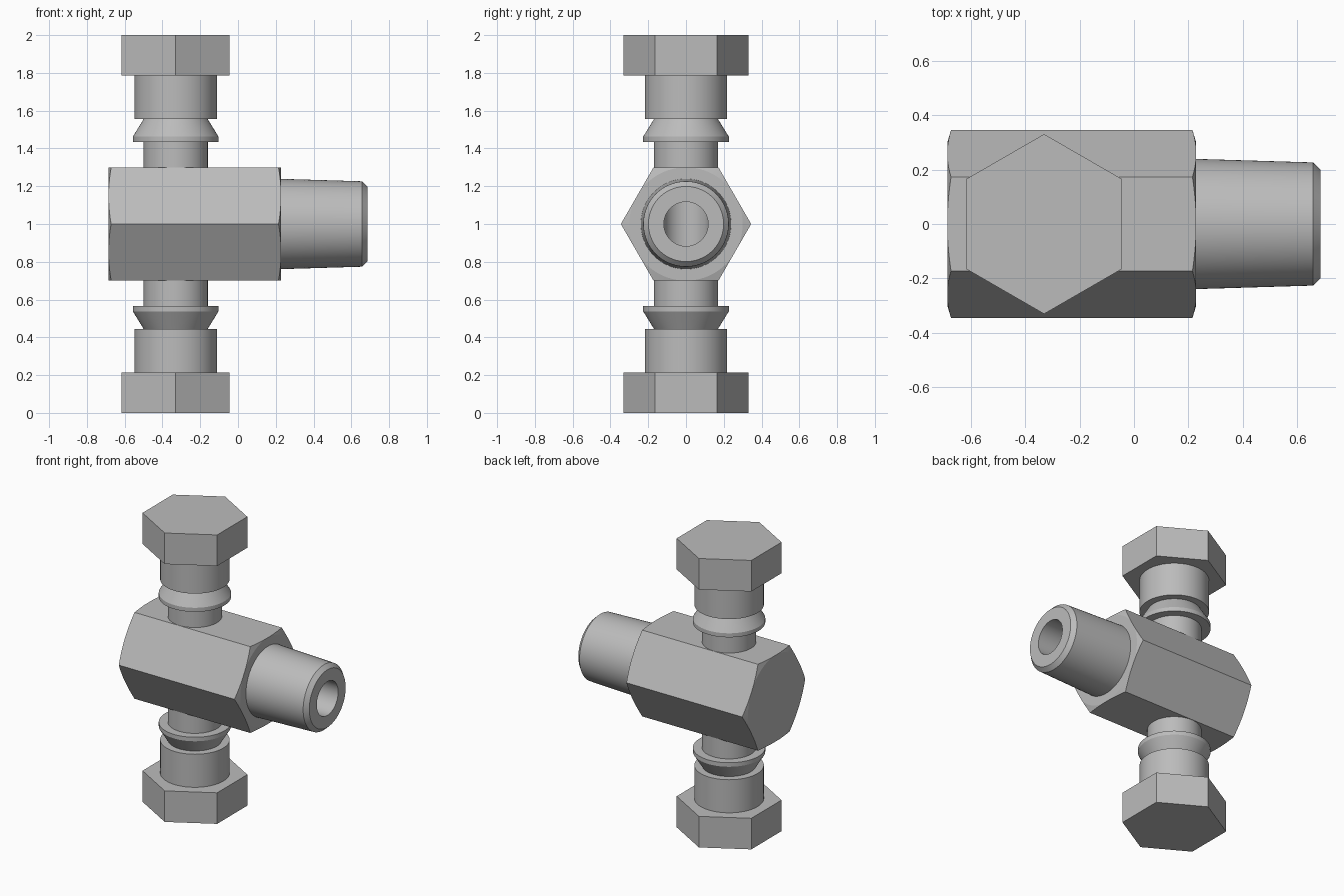
import bpy, bmesh
from math import cos, sin, pi, radians

cube = bpy.data.objects.get("Cube")
if cube:
    bpy.data.objects.remove(cube, do_unlink=True)

metal = bpy.data.materials.new("grey metal")
metal.use_nodes = True
GREY = (0.50, 0.50, 0.50, 1)
metal.diffuse_color = GREY
metal.node_tree.nodes["Principled BSDF"].inputs["Base Color"].default_value = GREY

STEM_X = -0.33   # axis of the two vertical branches
MID_Z = 1.0      # axis of the body
BORE = 0.117
BODY_L, BODY_R = -0.685, 0.228


def lathe(name, profile, axis, sides=72, start=0.0):
    """Revolve a closed (radius, height) profile about a vertical or x axis."""
    bm = bmesh.new()
    rings = []
    for i in range(sides):
        a = start + 2 * pi * i / sides
        ring = []
        for r, h in profile:
            if axis == "x":
                co = (h, r * cos(a), MID_Z + r * sin(a))
            else:
                co = (STEM_X + r * cos(a), r * sin(a), h)
            ring.append(bm.verts.new(co))
        rings.append(ring)
    n = len(profile)
    for i in range(sides):
        p, q = rings[i], rings[(i + 1) % sides]
        for j in range(n):
            k = (j + 1) % n
            if profile[j][0] or profile[k][0]:
                bm.faces.new((p[j], q[j], q[k], p[k]))
    bmesh.ops.remove_doubles(bm, verts=bm.verts, dist=1e-5)
    bmesh.ops.recalc_face_normals(bm, faces=bm.faces)
    mesh = bpy.data.meshes.new(name)
    bm.to_mesh(mesh)
    bm.free()
    mesh.materials.append(metal)
    obj = bpy.data.objects.new(name, mesh)
    bpy.context.collection.objects.link(obj)
    return obj


def rod(name, radius, low, high, axis, sides=72, start=0.0):
    return lathe(name, [(0, low), (radius, low), (radius, high), (0, high)],
                 axis, sides, start)


def activate(obj):
    bpy.ops.object.select_all(action="DESELECT")
    obj.select_set(True)
    bpy.context.view_layer.objects.active = obj


def cut(obj, tool, operation):
    activate(obj)
    mod = obj.modifiers.new("cut", "BOOLEAN")
    mod.operation, mod.object, mod.solver = operation, tool, "EXACT"
    bpy.ops.object.modifier_apply(modifier=mod.name)
    bpy.data.objects.remove(tool, do_unlink=True)


def smooth(obj):
    activate(obj)
    bpy.ops.object.shade_smooth_by_angle(angle=radians(12))


# Hexagonal body with turned corners and crossing bores
body = rod("hex_body", 0.345, BODY_L, BODY_R, "x", sides=6)
turned = lathe("corner_turning", [
    (0, BODY_L), (0.30, BODY_L), (0.347, BODY_L + 0.014),
    (0.347, BODY_R - 0.014), (0.30, BODY_R), (0, BODY_R)], "x")
cut(body, turned, "INTERSECT")
cut(body, rod("cross_bore", BORE + 0.003, 0.6, 1.4, "z"), "DIFFERENCE")
cut(body, rod("outlet_bore", BORE, STEM_X, 0.8, "x"), "DIFFERENCE")
smooth(body)

# Tapered outlet spigot with chamfered mouth
spigot = lathe("tapered_spigot", [
    (BORE, BODY_R - 0.002), (0.239, BODY_R - 0.002), (0.226, 0.657),
    (0.199, 0.685), (BORE, 0.685)], "x")
smooth(spigot)

# Matching upper and lower branches: stem, ferrule, collar and hex cap
for side, s in (("upper", 1), ("lower", -1)):
    def z(d):
        return MID_Z + s * d

    smooth(lathe(side + "_stem", [
        (BORE, z(0.297)), (0.17, z(0.297)), (0.17, z(0.45)), (BORE, z(0.45))], "z"))
    smooth(lathe(side + "_ferrule", [
        (BORE, z(0.434)), (0.227, z(0.434)), (0.227, z(0.462)),
        (0.168, z(0.558)), (BORE, z(0.558))], "z"))
    smooth(rod(side + "_collar", 0.218, z(0.556), z(0.787), "z"))
    rod(side + "_hex_cap", 0.33, z(0.785), z(1.0), "z", sides=6, start=pi / 2)
